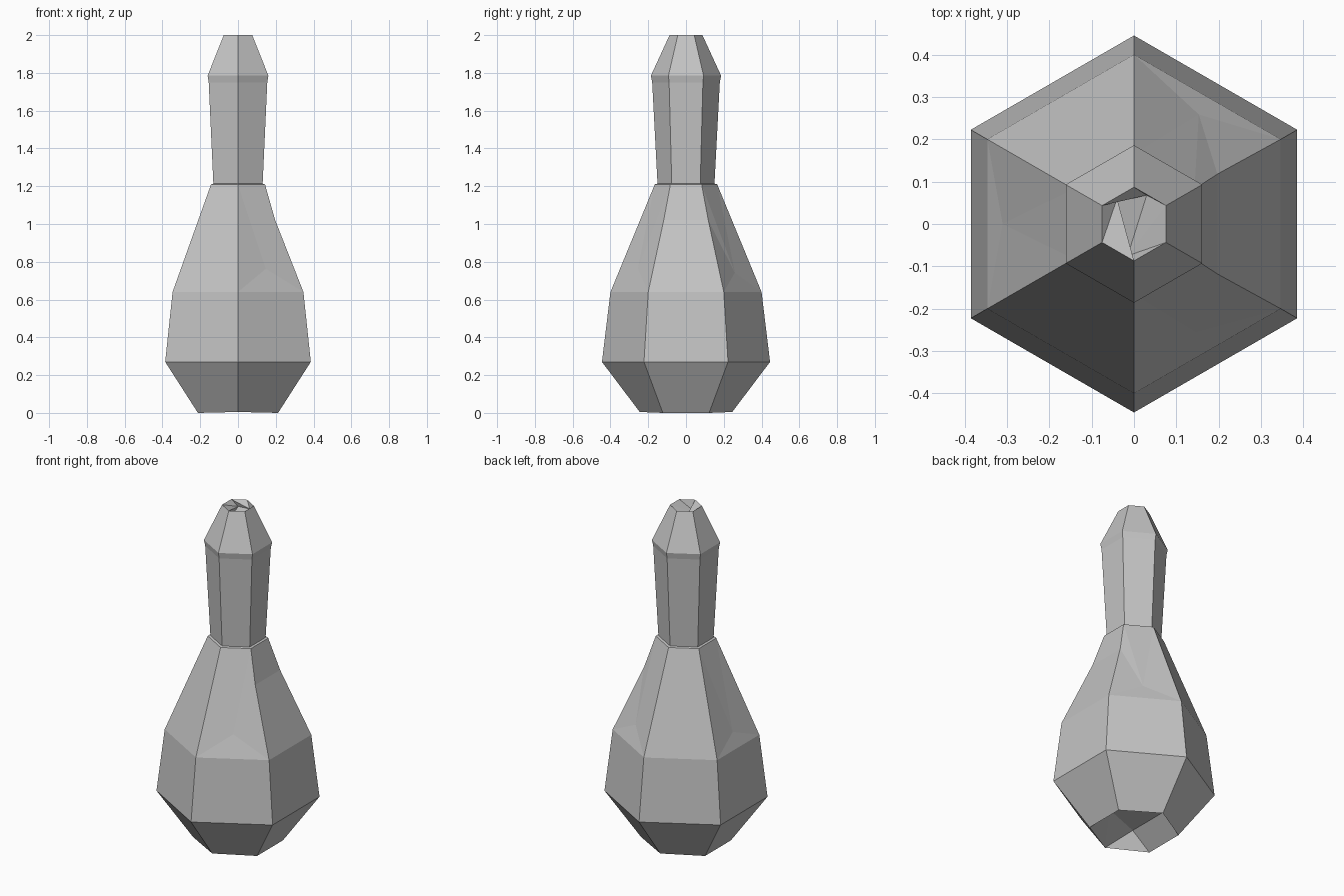
import bpy, bmesh, math
from mathutils import Vector

cube = bpy.data.objects.get("Cube")
if cube:
    bpy.data.objects.remove(cube, do_unlink=True)

grey = bpy.data.materials.new("plain grey")
grey.use_nodes = True
colour = (0.55, 0.55, 0.55, 1)
grey.diffuse_color = colour
grey.node_tree.nodes["Principled BSDF"].inputs["Base Color"].default_value = colour


def ring(bm, radius, z):
    """Six corners, starting at +y and running counter-clockwise."""
    angles = [math.radians(90 + 60 * i) for i in range(6)]
    return [bm.verts.new((radius * math.cos(a), radius * math.sin(a), z)) for a in angles]


def loft(bm, profile):
    rings = [ring(bm, r, z) for r, z in profile]
    for low, high in zip(rings, rings[1:]):
        for i in range(6):
            j = (i + 1) % 6
            bm.faces.new((low[i], low[j], high[j], high[i]))
    return rings


def pit(bm, rim, floor_points):
    """Triangular hollow joined to every second corner of a six-sided rim."""
    floor = [bm.verts.new(p) for p in floor_points]
    bm.faces.new(floor)
    for k in range(3):
        a, b, c = rim[2 * k], rim[2 * k + 1], rim[(2 * k + 2) % 6]
        here, following = floor[k], floor[(k + 1) % 3]
        bm.faces.new((a, b, here))
        bm.faces.new((b, following, here))
        bm.faces.new((b, c, following))


def dent(bm, face, lower, depth):
    """Folds a side panel inwards around a point low on its middle line."""
    bm.normal_update()
    corners = sorted(face.verts, key=lambda v: v.co.z)
    bottom = (corners[0].co + corners[1].co) / 2
    top = (corners[2].co + corners[3].co) / 2
    point = bottom.lerp(top, lower) - face.normal * depth
    tip = bmesh.ops.poke(bm, faces=[face])["verts"][0]
    tip.co = point


def finish(bm, name):
    bmesh.ops.recalc_face_normals(bm, faces=bm.faces)
    mesh = bpy.data.meshes.new(name)
    bm.to_mesh(mesh)
    bm.free()
    mesh.materials.append(grey)
    obj = bpy.data.objects.new(name, mesh)
    bpy.context.collection.objects.link(obj)


# Body: faceted bulb with a hollow base
bm = bmesh.new()
rings = loft(bm, [(0.245, 0.005), (0.445, 0.27), (0.4, 0.64), (0.165, 1.21), (0.145, 1.215)])
for v in rings[0]:
    if abs(v.co.x) > 0.1:
        v.co.z = 0
pit(bm, rings[0], [(-0.1, 0.13, 0.1), (-0.1, -0.13, 0.1), (0.17, 0, 0.07)])

# Shoulder panels with shallow folds
shoulder = [f for f in bm.faces if 0.8 < f.calc_center_median().z < 1.1]
for panel in shoulder:
    c = panel.calc_center_median()
    if c.x > 0.05 and abs(c.y) > 0.1:
        dent(bm, panel, 0.22, 0.008)
    elif c.x > 0.05:
        # Side panel with a crease across its upper part
        sides = [e for e in panel.edges if abs(e.verts[0].co.z - e.verts[1].co.z) > 0.3]
        cut = bmesh.ops.subdivide_edges(bm, edges=sides, cuts=1)
        for v in [g for g in cut["geom_inner"] if isinstance(g, bmesh.types.BMVert)]:
            v.co = Vector((0.197, math.copysign(0.118, v.co.y), 1.02))
    elif c.x < -0.2 and abs(c.y) < 0.1:
        dent(bm, panel, 0.15, 0.006)
finish(bm, "body")

# Neck and tapered head with an open mouth
bm = bmesh.new()
rings = loft(bm, [(0.15, 1.2), (0.179, 1.75), (0.186, 1.785), (0.087, 2.0)])
pit(bm, rings[-1], [(0.03, 0.068, 1.96), (-0.04, 0.06, 1.96), (-0.015, -0.075, 1.93)])
finish(bm, "neck_and_mouth")
